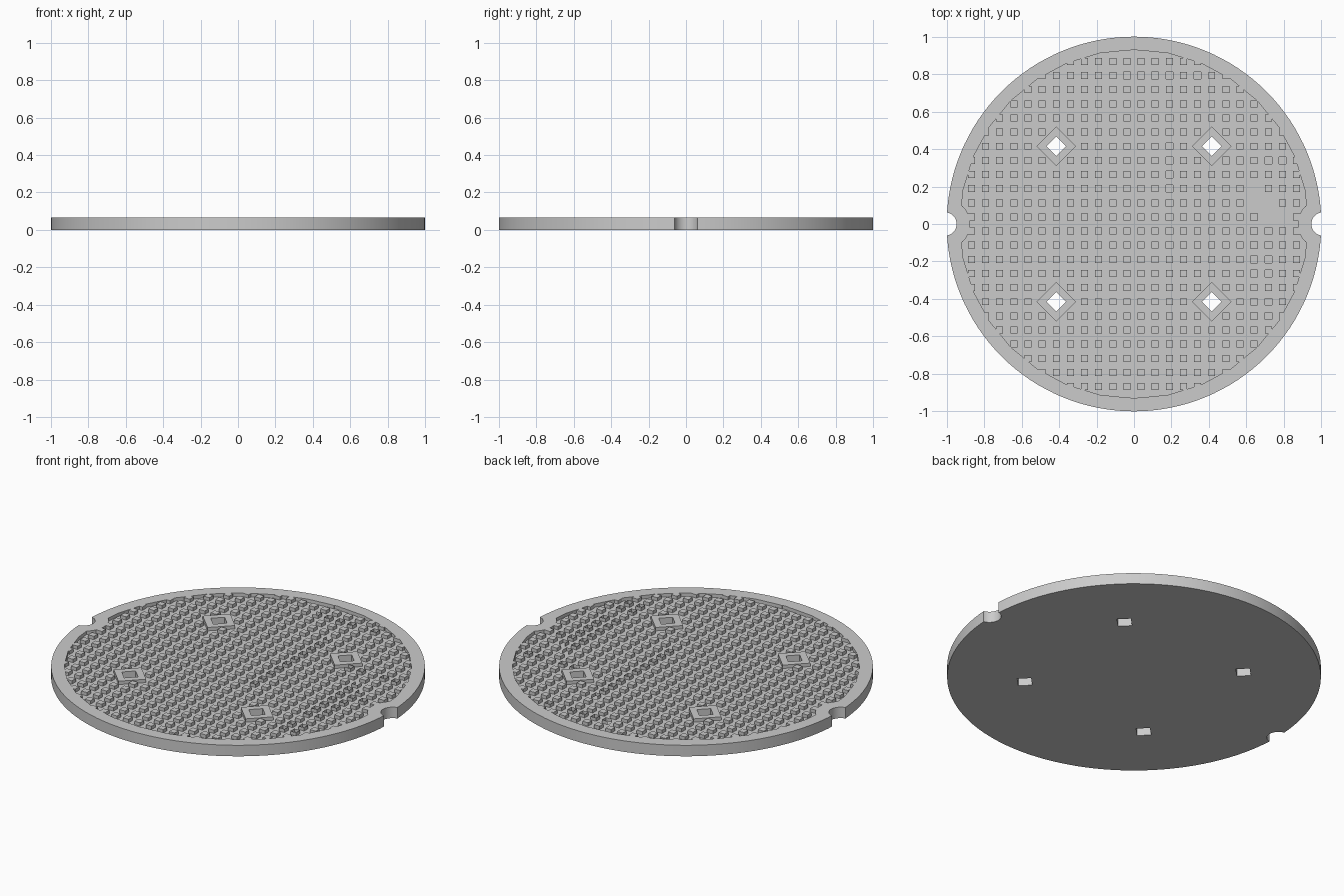
import bpy, bmesh, math

if "Cube" in bpy.data.objects:
    bpy.data.objects.remove(bpy.data.objects["Cube"])

H = 0.065          # overall thickness
FLOOR = 0.045      # level of the sunken tread floor
PITCH = 0.0755     # stud spacing
STUD = 0.037       # stud width
BOLT = 5.5 * PITCH # bolt hole offset


def ring(cx, cy, r, n, start=0.0):
    return [(cx + r * math.cos(start + 2 * math.pi * i / n),
             cy + r * math.sin(start + 2 * math.pi * i / n)) for i in range(n)]


def prisms(name, outlines, z0, z1):
    """One object holding an upright prism for every outline."""
    bm = bmesh.new()
    for pts in outlines:
        lo = [bm.verts.new((x, y, z0)) for x, y in pts]
        hi = [bm.verts.new((x, y, z1)) for x, y in pts]
        bm.faces.new(lo[::-1])
        bm.faces.new(hi)
        n = len(pts)
        for i in range(n):
            j = (i + 1) % n
            bm.faces.new((lo[i], lo[j], hi[j], hi[i]))
    me = bpy.data.meshes.new(name)
    bm.to_mesh(me)
    bm.free()
    ob = bpy.data.objects.new(name, me)
    bpy.context.collection.objects.link(ob)
    return ob


def cut(target, cutter):
    cutter.hide_render = True
    mod = target.modifiers.new("cut", 'BOOLEAN')
    mod.operation = 'DIFFERENCE'
    mod.solver = 'EXACT'
    mod.object = cutter
    bpy.context.view_layer.objects.active = target
    bpy.ops.object.modifier_apply(modifier=mod.name)
    bpy.data.objects.remove(cutter)


corners = [(sx * BOLT, sy * BOLT) for sx in (-1, 1) for sy in (-1, 1)]

# Stud grid, leaving room for the bolt hole frames
studs = []
for i in range(-13, 13):
    for j in range(-13, 13):
        x, y = (i + 0.5) * PITCH, (j + 0.5) * PITCH
        if math.hypot(x, y) > 0.955:
            continue
        if abs(abs(x) - BOLT) + abs(abs(y) - BOLT) < 0.12:
            continue
        studs.append(ring(x, y, STUD / math.sqrt(2), 4, math.pi / 4))

# Sunken pocket: everything left standing is a stud, frame or rim
pocket = prisms("tread_pocket", [ring(0, 0, 0.93, 32)], FLOOR, 0.1)
cut(pocket, prisms("notch_rims", [ring(s * 1.01, 0, 0.135, 32) for s in (-1, 1)], 0.02, 0.12))
cut(pocket, prisms("studs", studs, 0.03, 0.11))
cut(pocket, prisms("bolt_frames", [ring(x, y, 0.106, 4) for x, y in corners], 0.025, 0.115))

# Cover plate with tread, lifting notches and bolt holes
cover = prisms("manhole_cover", [ring(0, 0, 1.0, 128)], 0, H)
cut(cover, pocket)
cut(cover, prisms("lifting_notches", [ring(s * 1.01, 0, 0.063, 32) for s in (-1, 1)], -0.1, 0.2))
cut(cover, prisms("bolt_holes", [ring(x, y, 0.053, 4) for x, y in corners], -0.1, 0.2))

# Smooth round walls, crisp edges
bpy.ops.object.select_all(action='DESELECT')
cover.select_set(True)
bpy.context.view_layer.objects.active = cover
bpy.ops.object.shade_smooth_by_angle(angle=math.radians(30))
